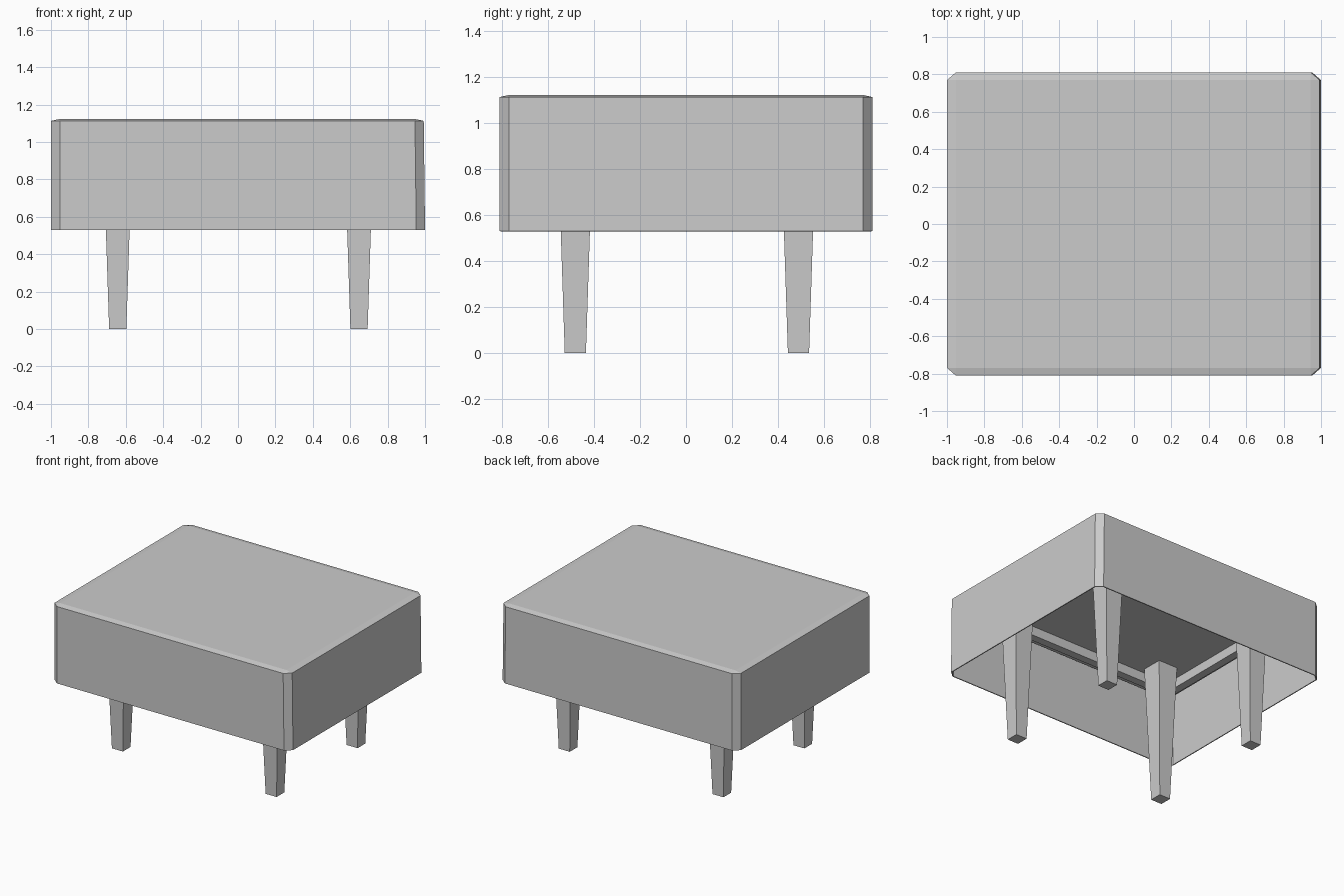
import bpy, bmesh

if "Cube" in bpy.data.objects:
    bpy.data.objects.remove(bpy.data.objects["Cube"])


def new_object(name, bm):
    bmesh.ops.remove_doubles(bm, verts=bm.verts, dist=0.0005)
    bmesh.ops.recalc_face_normals(bm, faces=bm.faces)
    mesh = bpy.data.meshes.new(name)
    bm.to_mesh(mesh)
    bm.free()
    ob = bpy.data.objects.new(name, mesh)
    bpy.context.collection.objects.link(ob)
    return ob


def outline(x0, x1, y, cx, cy, z):
    """Rectangle with corners cut by cx, cy; 0 gives plain corners."""
    return [(x0 + cx, -y, z), (x1 - cx, -y, z), (x1, -y + cy, z), (x1, y - cy, z),
            (x1 - cx, y, z), (x0 + cx, y, z), (x0, y - cy, z), (x0, -y + cy, z)]


def loft(bm, rings):
    loops = [[bm.verts.new(p) for p in ring] for ring in rings]
    for a, b in zip(loops, loops[1:]):
        n = len(a)
        for i in range(n):
            bm.faces.new((a[i], a[(i + 1) % n], b[(i + 1) % n], b[i]))
    return loops


def solid(bm, rings):
    loops = loft(bm, rings)
    bm.faces.new(loops[0][::-1])
    bm.faces.new(loops[-1])


def rect(cx, cy, hx, hy, z):
    return [(cx + dx * hx, cy + dy * hy, z)
            for dx, dy in ((-1, -1), (1, -1), (1, 1), (-1, 1))]


# Padded cover: bevelled box, open underneath, with a thin wall
bm = bmesh.new()
loops = loft(bm, [outline(-1, 1, 0.81, 0.047, 0.041, 0.53),
                  outline(-1, 0.993, 0.81, 0.047, 0.041, 1.113),
                  outline(-0.953, 0.944, 0.769, 0, 0, 1.123)])
bm.faces.new(loops[-1])
cover = new_object("seat_cover", bm)
wall = cover.modifiers.new("wall", 'SOLIDIFY')
wall.thickness = 0.008
wall.offset = -1

# Seat board under the cover
bm = bmesh.new()
solid(bm, [rect(0, 0, 0.955, 0.775, z) for z in (1.04, 1.10)])
new_object("seat_board", bm)

# Support frame: four rails below the board
bm = bmesh.new()
for s in (-1, 1):
    solid(bm, [rect(0, s * 0.63, 0.87, 0.03, z) for z in (0.97, 1.04)])
    solid(bm, [rect(s * 0.84, 0, 0.03, 0.60, z) for z in (0.97, 1.04)])
new_object("support_frame", bm)

# Four tapered square legs reaching up to the board
for side, x in (("left", -0.643), ("right", 0.647)):
    for end, y in (("front", -0.481), ("back", 0.489)):
        bm = bmesh.new()
        solid(bm, [rect(x, y, 0.046, 0.046, 0), rect(x, y, 0.08, 0.08, 1.04)])
        new_object(f"{end}_{side}_leg", bm)
